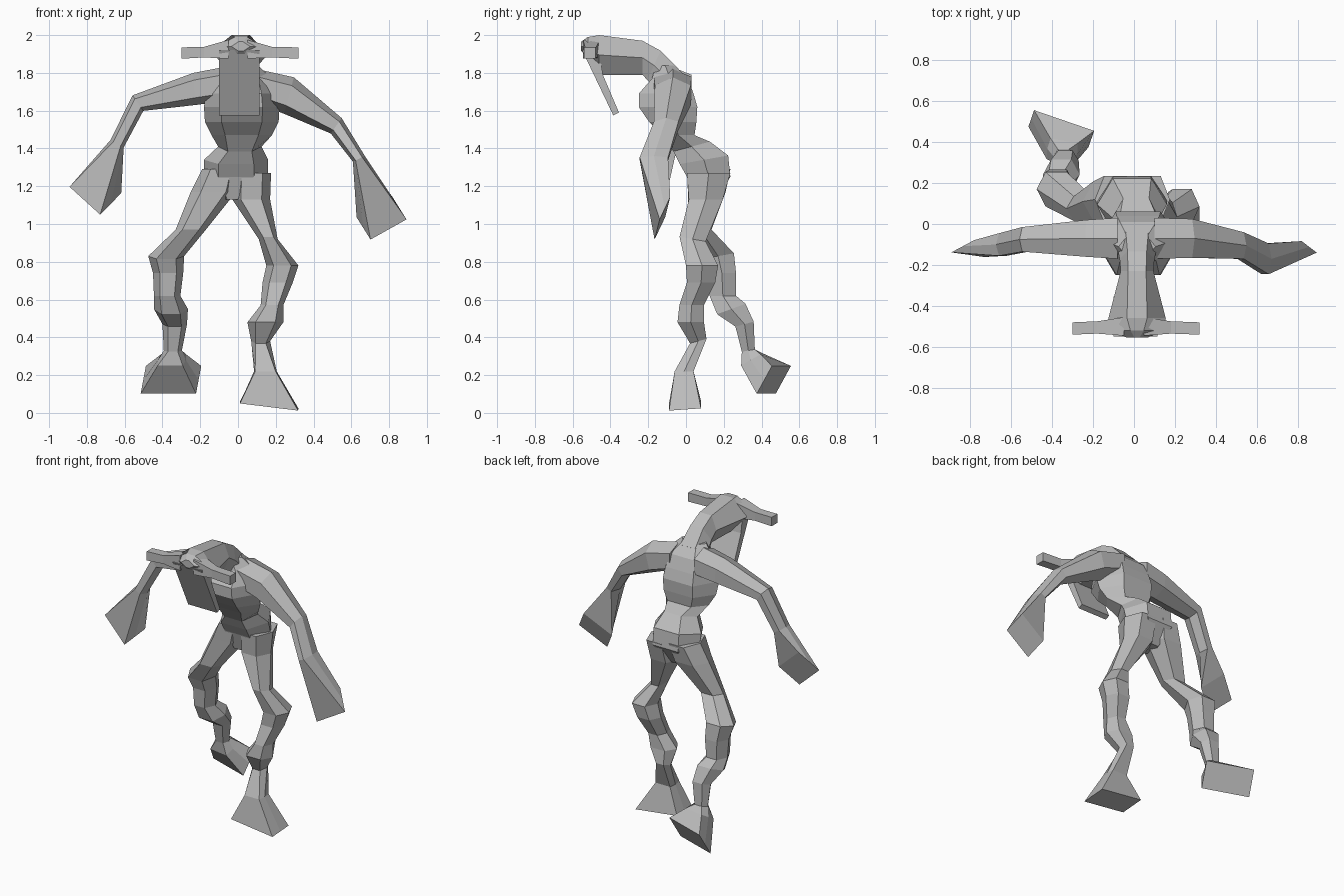
import bpy
import bmesh
from math import radians
from mathutils import Euler, Vector

default_cube = bpy.data.objects.get("Cube")
if default_cube:
    bpy.data.objects.remove(default_cube, do_unlink=True)

clay = bpy.data.materials.new("clay_grey")
clay.use_nodes = True
clay.diffuse_color = (0.5, 0.5, 0.5, 1)
clay.node_tree.nodes["Principled BSDF"].inputs["Base Color"].default_value = clay.diffuse_color


def ring(x, y, z, wide, deep, corner=0.55, pitch=0, turn=0, yaw=0):
    """Six-sided cross-section; corner=1 squares it into a box."""
    shape = [(corner, 1), (-corner, 1), (-1, 0), (-corner, -1), (corner, -1), (1, 0)]
    spin = Euler((radians(pitch), radians(turn), radians(yaw)))
    points = []
    for across, along in shape:
        offset = Vector((across * wide, along * deep, 0))
        offset.rotate(spin)
        points.append(Vector((x, y, z)) + offset)
    return points


def loft(name, sections, side=1):
    """Skin a chain of sections into a closed faceted solid."""
    bm = bmesh.new()
    loops = []
    for section in sections:
        loops.append([bm.verts.new((p.x * side, p.y, p.z)) for p in section])
    for lower, upper in zip(loops, loops[1:]):
        count = len(lower)
        for i in range(count):
            j = (i + 1) % count
            bm.faces.new((lower[i], lower[j], upper[j], upper[i]))
    bm.faces.new(loops[0])
    bm.faces.new(loops[-1])
    bmesh.ops.recalc_face_normals(bm, faces=bm.faces)
    mesh = bpy.data.meshes.new(name)
    bm.to_mesh(mesh)
    bm.free()
    mesh.materials.append(clay)
    part = bpy.data.objects.new(name, mesh)
    bpy.context.collection.objects.link(part)
    return part


# Torso from crotch to neck
loft("torso", [
    ring(-.03, .1, 1.13, wide=.05, deep=.06),
    ring(-.01, .12, 1.25, wide=.17, deep=.115),
    ring(-.01, .095, 1.34, wide=.17, deep=.13, pitch=10),
    ring(.01, .03, 1.41, wide=.115, deep=.1, pitch=15),
    ring(.02, -.04, 1.47, wide=.16, deep=.085),
    ring(.02, -.07, 1.54, wide=.195, deep=.125),
    ring(.02, -.095, 1.62, wide=.2, deep=.155),
    ring(.02, -.105, 1.69, wide=.19, deep=.145),
    ring(.02, -.085, 1.77, wide=.16, deep=.095),
    ring(.015, -.11, 1.84, wide=.09, deep=.05),
])

# Neck and forward-reaching head
loft("head", [
    ring(.015, -.1, 1.77, wide=.1, deep=.08, pitch=40),
    ring(.015, -.17, 1.84, wide=.085, deep=.085, pitch=65),
    ring(.015, -.23, 1.88, wide=.08, deep=.09, pitch=90),
    ring(.015, -.46, 1.895, wide=.14, deep=.105, corner=.35, pitch=90),
    ring(.015, -.52, 1.935, wide=.13, deep=.055, corner=.25, pitch=90),
    ring(.015, -.555, 1.94, wide=.05, deep=.025, corner=.25, pitch=90),
])

# Long flat face plate hanging from the brow
plate_profile = [(-.55, 1.92), (-.385, 1.575), (-.355, 1.59), (-.44, 1.79), (-.46, 1.92)]
loft("face_plate", [[Vector((x, y, z)) for y, z in plate_profile] for x in (-.1, .115)])

# Brow horns
for name, side, reach in (("left_horn", 1, .32), ("right_horn", -1, .3)):
    loft(name, [
        ring(.05, -.5, 1.925, wide=.05, deep=.045, corner=1, turn=90),
        ring(.18, -.505, 1.91, wide=.028, deep=.03, corner=1, turn=90),
        ring(reach, -.51, 1.905, wide=.03, deep=.03, corner=1, turn=90),
    ], side)

# Arms ending in flared wedge hands
loft("left_arm", [
    ring(.1, -.07, 1.73, wide=.09, deep=.1, turn=90),
    ring(.27, -.07, 1.68, wide=.1, deep=.095, turn=105),
    ring(.52, -.105, 1.52, wide=.05, deep=.065, turn=125),
    ring(.64, -.17, 1.345, wide=.035, deep=.075, turn=155),
    ring(.76, -.125, 1.03, wide=.11, deep=.075, corner=1, pitch=-64, turn=151, yaw=8),
])
loft("right_arm", [
    ring(.08, -.07, 1.74, wide=.09, deep=.1, turn=90),
    ring(.23, -.07, 1.715, wide=.085, deep=.09, turn=95),
    ring(.53, -.075, 1.64, wide=.05, deep=.06, turn=125),
    ring(.64, -.1, 1.425, wide=.04, deep=.055, turn=150),
    ring(.755, -.12, 1.18, wide=.11, deep=.085, corner=1, pitch=-64, turn=138, yaw=8),
], side=-1)

# Planted leg
loft("left_leg", [
    ring(.075, .12, 1.27, wide=.1, deep=.115),
    ring(.07, .105, 1.13, wide=.1, deep=.09),
    ring(.16, .035, .92, wide=.05, deep=.07, pitch=-10),
    ring(.235, .085, .78, wide=.085, deep=.085),
    ring(.21, .08, .69, wide=.08, deep=.075),
    ring(.18, .03, .57, wide=.06, deep=.065),
    ring(.145, .025, .48, wide=.095, deep=.07),
    ring(.12, .065, .38, wide=.05, deep=.045, pitch=15),
    ring(.145, -.01, .22, wide=.06, deep=.05, corner=.9),
    ring(.165, -.005, .037, wide=.155, deep=.085, corner=1, pitch=4, turn=7),
])

# Trailing leg with the foot lifted behind
loft("right_leg", [
    ring(-.09, .12, 1.29, wide=.1, deep=.115),
    ring(-.13, .11, 1.17, wide=.12, deep=.1),
    ring(-.25, .075, .97, wide=.08, deep=.06),
    ring(-.38, .17, .83, wide=.095, deep=.085, pitch=10),
    ring(-.37, .19, .74, wide=.08, deep=.075),
    ring(-.375, .195, .62, wide=.07, deep=.07),
    ring(-.355, .24, .55, wide=.09, deep=.08, pitch=20),
    ring(-.335, .31, .47, wide=.065, deep=.05, pitch=15),
    ring(-.345, .33, .33, wide=.048, deep=.035, pitch=10),
    ring(-.35, .355, .28, wide=.075, deep=.06, corner=.9, pitch=30, yaw=-10),
    ring(-.355, .465, .175, wide=.155, deep=.085, corner=1, pitch=60, yaw=-19),
])
